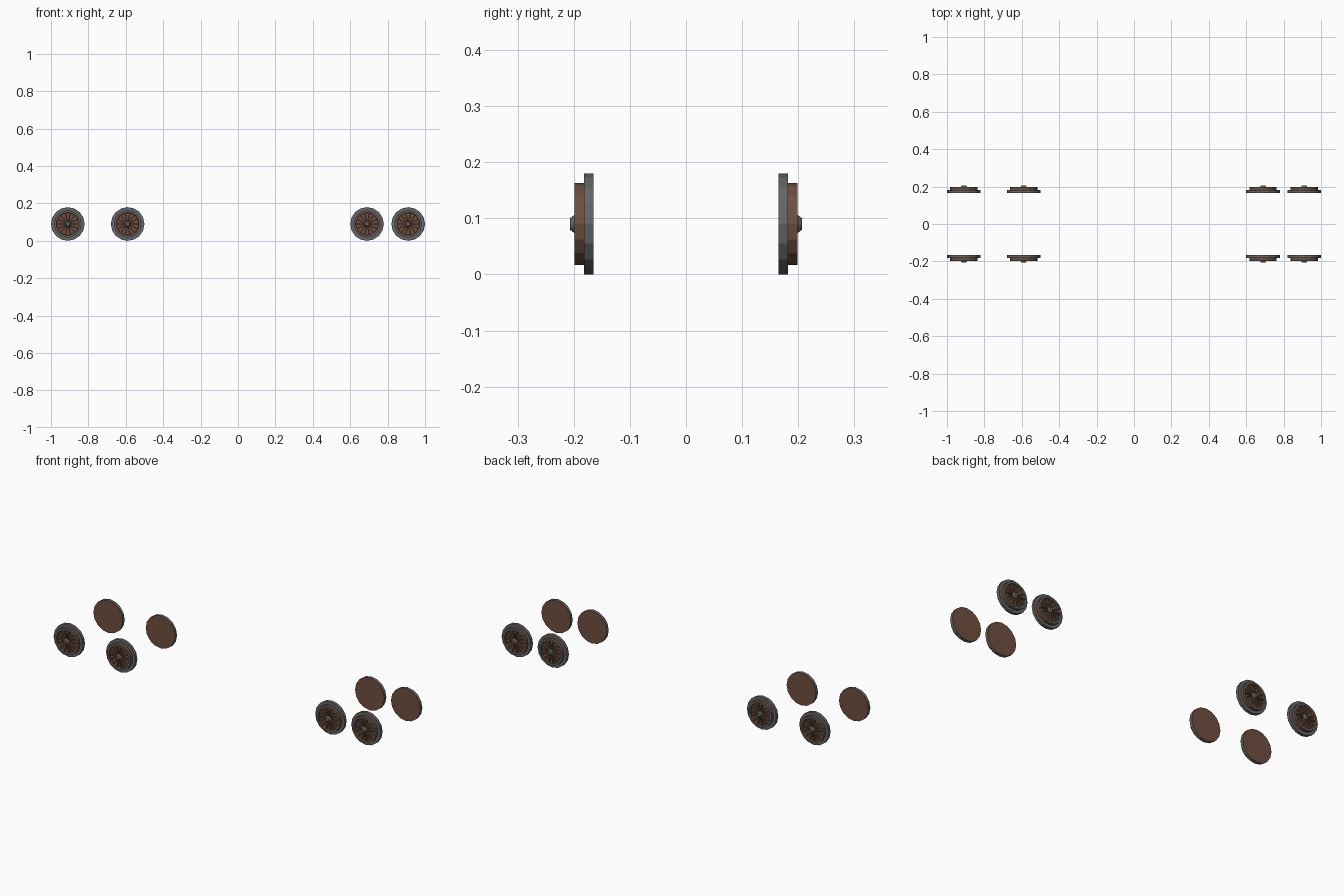
import bpy, bmesh
from math import cos, sin, pi
from mathutils import Matrix, Vector

if "Cube" in bpy.data.objects:
    bpy.data.objects.remove(bpy.data.objects["Cube"])

R = 0.09          # flange radius
SIDES = 16
SPOKES = 14


def material(name, rgb):
    m = bpy.data.materials.new(name)
    m.diffuse_color = (*rgb, 1)
    m.use_nodes = True
    m.node_tree.nodes["Principled BSDF"].inputs["Base Color"].default_value = m.diffuse_color
    return m


brown = material("rust_brown", (0.16, 0.078, 0.05))
steel = material("dark_steel", (0.13, 0.13, 0.13))


def finish(bm, name):
    bmesh.ops.recalc_face_normals(bm, faces=bm.faces[:])
    me = bpy.data.meshes.new(name)
    bm.to_mesh(me)
    bm.free()
    me.materials.append(brown)
    me.materials.append(steel)
    return me


def lathe(profile, name):
    """Revolve (radius, depth, material of next band) around the y axis, facing -y."""
    bm = bmesh.new()
    rings = []
    for r, d, _ in profile:
        rings.append([bm.verts.new((r * cos(2 * pi * i / SIDES), -d,
                                    r * sin(2 * pi * i / SIDES))) for i in range(SIDES)])
    for k in range(len(rings) - 1):
        a, b = rings[k], rings[k + 1]
        for i in range(SIDES):
            j = (i + 1) % SIDES
            f = bm.faces.new((a[i], a[j], b[j], b[i]))
            f.material_index = profile[k][2]
    # end caps
    bm.faces.new(rings[0]).material_index = 0
    bm.faces.new(rings[-1]).material_index = profile[-1][2]
    return finish(bm, name)


# wheel body: flange, tread, raised rim, recessed web and tapered hub
wheel_mesh = lathe([
    (R, 0.165, 1), (R, 0.182, 1),
    (0.073, 0.182, 0), (0.073, 0.199, 1),
    (0.062, 0.199, 0), (0.060, 0.188, 0),
    (0.017, 0.188, 0), (0.016, 0.199, 1),
    (0.010, 0.207, 1)], "wheel")

# radial spokes standing on the web
bm = bmesh.new()
for i in range(SPOKES):
    box = bmesh.ops.create_cube(bm, size=1)["verts"]
    bmesh.ops.transform(
        bm, verts=box,
        matrix=Matrix.Rotation(2 * pi * i / SPOKES, 4, 'Y')
        @ Matrix.Translation((0.0385, -0.192, 0))
        @ Matrix.Diagonal((0.047, 0.010, 0.006, 1)))
spoke_mesh = finish(bm, "spokes")

# two axles at each end, a wheel on each side
for n, x in enumerate((-0.91, -0.59, 0.69, 0.91), 1):
    for side, turn in (("front", 0), ("back", pi)):
        for part, me in (("wheel", wheel_mesh), ("spokes", spoke_mesh)):
            ob = bpy.data.objects.new(f"{part}_{side}_{n}", me)
            ob.location = (x, 0, R)
            ob.rotation_euler = (0, 0, turn)
            bpy.context.collection.objects.link(ob)
